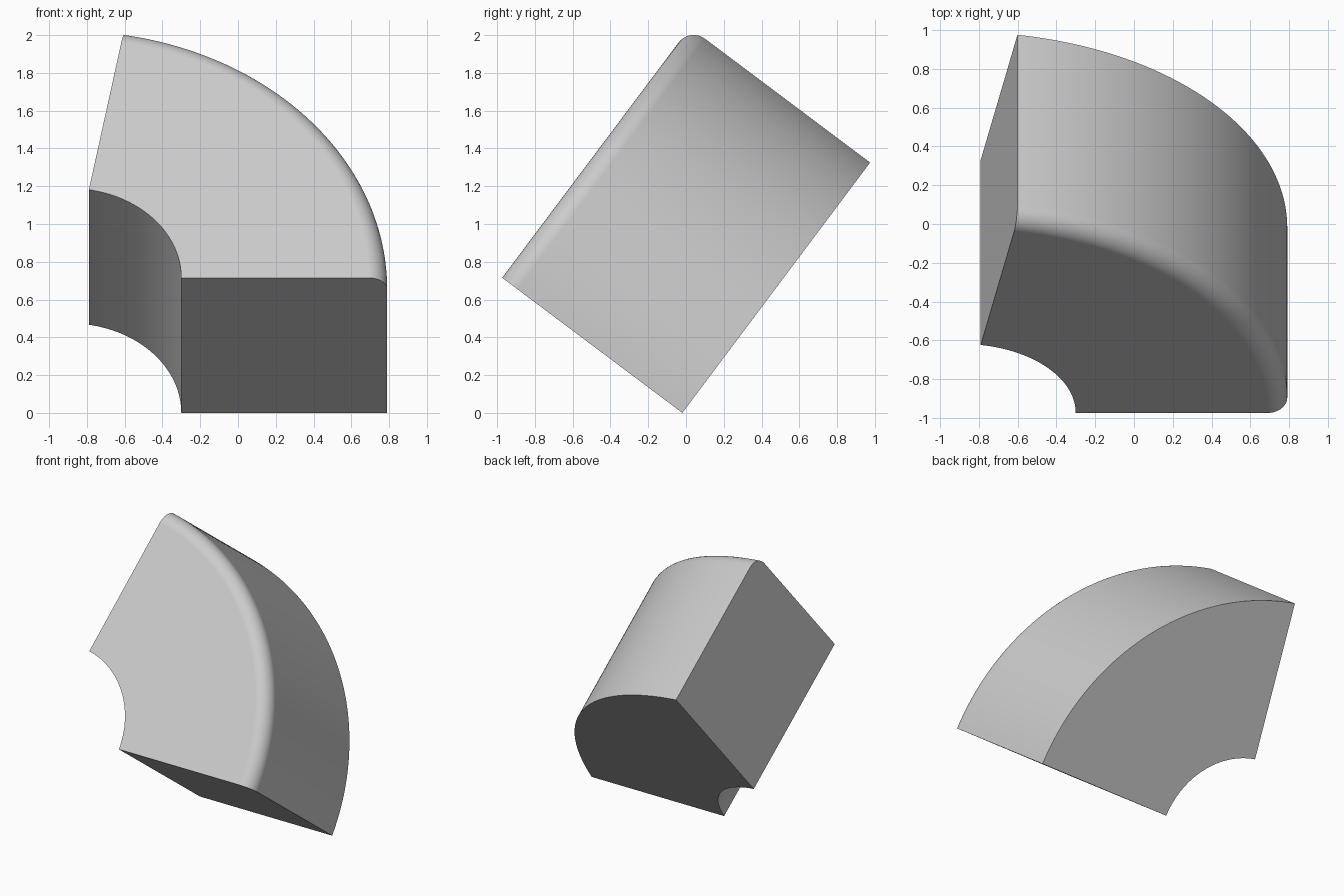
import bpy, bmesh, math
from mathutils import Matrix

cube = bpy.data.objects.get("Cube")
if cube:
    bpy.data.objects.remove(cube, do_unlink=True)

INNER, OUTER = 0.592, 1.682      # radii of the ring sector
DEPTH, FILLET = 1.192, 0.1       # thickness and rounded front edge
SWEEP = math.radians(80)
TILT = math.radians(-36.87)
ARC_STEPS, FILLET_STEPS = 64, 12

# Plain grey material
grey = bpy.data.materials.new("grey")
grey.use_nodes = True
colour = (0.6, 0.6, 0.6, 1)
grey.diffuse_color = colour
grey.node_tree.nodes["Principled BSDF"].inputs["Base Color"].default_value = colour

# Cross-section (radius, depth) with one rounded outer front corner
profile = [(INNER, DEPTH), (INNER, 0)]
for i in range(FILLET_STEPS + 1):
    a = math.pi / 2 * i / FILLET_STEPS
    profile.append((OUTER - FILLET + FILLET * math.sin(a),
                    FILLET - FILLET * math.cos(a)))
profile.append((OUTER, DEPTH))

# Revolve the section through the sector and cap both ends
bm = bmesh.new()
verts = [bm.verts.new((r, d, 0)) for r, d in profile]
edges = [bm.edges.new((v, verts[(i + 1) % len(verts)])) for i, v in enumerate(verts)]
bmesh.ops.spin(bm, geom=verts + edges, cent=(0, 0, 0), axis=(0, 1, 0),
               angle=-SWEEP, steps=ARC_STEPS)
bmesh.ops.holes_fill(bm, edges=[e for e in bm.edges if e.is_boundary], sides=0)
bmesh.ops.recalc_face_normals(bm, faces=bm.faces)

# Tip the block back so it rests on its lower rear edge
place = Matrix.Translation((-(OUTER + INNER * math.cos(SWEEP)) / 2, -0.973,
                            -DEPTH * math.sin(TILT)))
bm.transform(place @ Matrix.Rotation(TILT, 4, "X"))

mesh = bpy.data.meshes.new("curved_block")
bm.to_mesh(mesh)
bm.free()
mesh.materials.append(grey)
block = bpy.data.objects.new("curved_block", mesh)
bpy.context.collection.objects.link(block)

# Smooth curved walls, sharp corners, clean flat faces
bpy.ops.object.select_all(action="DESELECT")
block.select_set(True)
bpy.context.view_layer.objects.active = block
bpy.ops.object.shade_smooth_by_angle(angle=math.radians(30))
weighted = block.modifiers.new("clean_normals", "WEIGHTED_NORMAL")
weighted.keep_sharp = True
